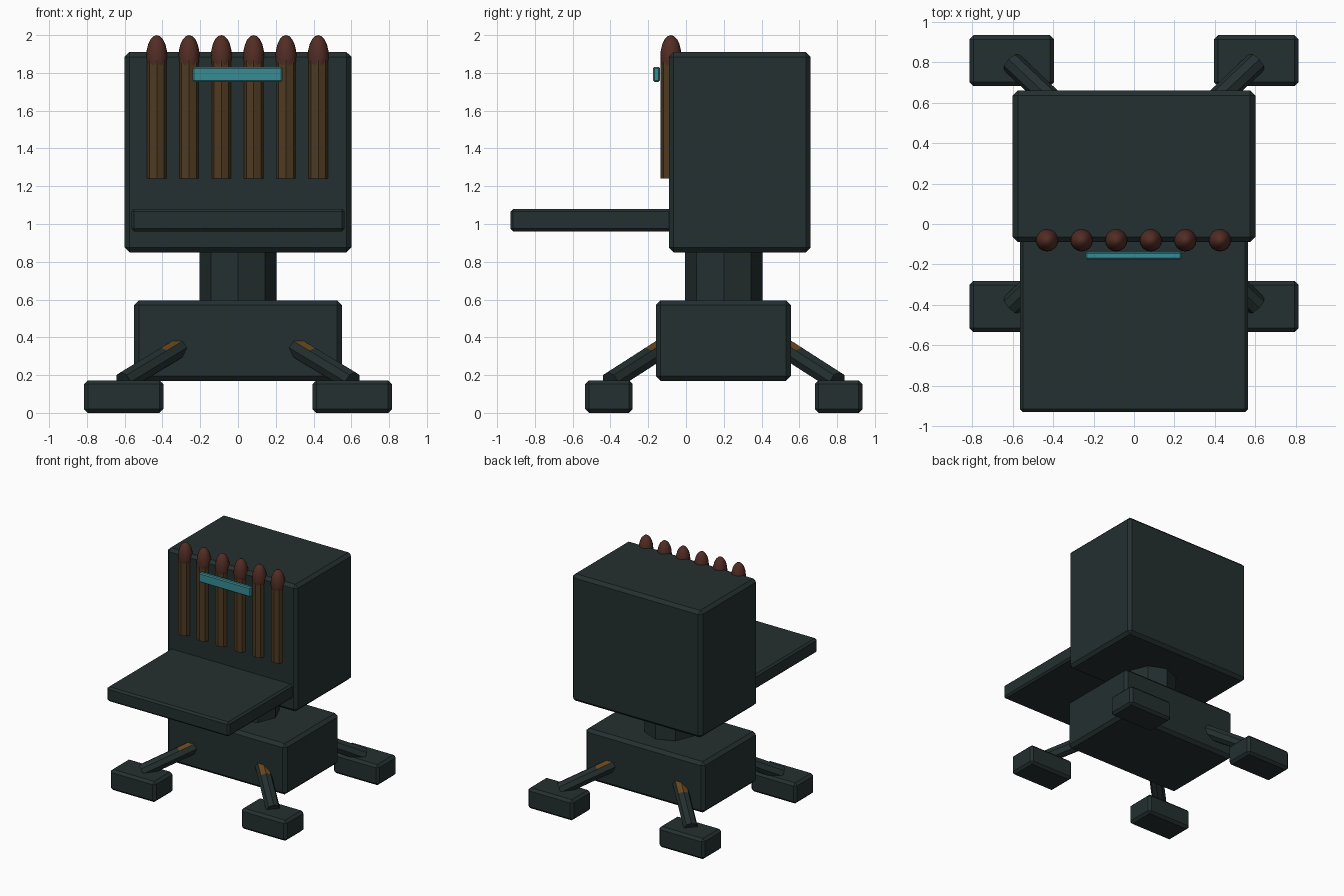
import bpy, bmesh, math
from mathutils import Vector

if "Cube" in bpy.data.objects:
    bpy.data.objects.remove(bpy.data.objects["Cube"])


def material(name, color):
    m = bpy.data.materials.new(name)
    m.diffuse_color = (*color, 1)
    m.use_nodes = True
    m.node_tree.nodes["Principled BSDF"].inputs["Base Color"].default_value = m.diffuse_color
    return m


DARK = material("dark_slate", (0.018, 0.029, 0.029))
WOOD = material("brown_wood", (0.075, 0.042, 0.015))
TIP = material("red_brown", (0.085, 0.026, 0.018))
CYAN = material("cyan", (0.04, 0.26, 0.30))
RUST = material("rust", (0.13, 0.06, 0.012))


def finish(name, bm, *mats):
    bmesh.ops.recalc_face_normals(bm, faces=bm.faces)
    me = bpy.data.meshes.new(name)
    bm.to_mesh(me)
    bm.free()
    for m in mats:
        me.materials.append(m)
    ob = bpy.data.objects.new(name, me)
    bpy.context.collection.objects.link(ob)
    return ob


def box(name, lo, hi, mat, bevel):
    """Chamfered box between two corners."""
    lo, hi = Vector(lo), Vector(hi)
    bm = bmesh.new()
    bmesh.ops.create_cube(bm, size=1)
    for v in bm.verts:
        v.co = (lo + hi) / 2 + v.co * (hi - lo)
    bmesh.ops.bevel(bm, geom=bm.edges[:], offset=bevel, segments=1, affect='EDGES')
    return finish(name, bm, mat)


def rod(a, b, radius, sides=8):
    """Prism from point a to point b, returned as a bmesh."""
    a, b = Vector(a), Vector(b)
    bm = bmesh.new()
    bmesh.ops.create_cone(bm, cap_ends=True, segments=sides, radius1=radius,
                          radius2=radius, depth=(b - a).length)
    rot = (b - a).to_track_quat('Z', 'Y')
    for v in bm.verts:
        v.co = rot @ v.co + (a + b) / 2
    return bm


# Main blocks
box("head_block", (-0.6, -0.09, 0.85), (0.6, 0.66, 1.91), DARK, 0.025)
box("front_shelf", (-0.565, -0.93, 0.96), (0.565, -0.07, 1.08), DARK, 0.015)
box("base_block", (-0.55, -0.16, 0.17), (0.55, 0.555, 0.595), DARK, 0.025)
neck = bmesh.new()
bmesh.ops.create_cone(neck, cap_ends=True, segments=8, radius1=0.204, radius2=0.204, depth=0.36)
bmesh.ops.translate(neck, verts=neck.verts, vec=(0, 0.2, 0.72))
finish("neck", neck, DARK)

# Four splayed legs with worn rust patches, and their feet
for sx in (-1, 1):
    for sy in (-1, 1):
        label = ("back" if sy > 0 else "front") + ("_right" if sx > 0 else "_left")
        a = Vector((sx * 0.30, 0.2 + sy * 0.312, 0.35))
        b = Vector((sx * 0.605, 0.2 + sy * 0.60, 0.165))
        bm = rod(a, b, 0.055)
        cut = a.lerp(b, 0.3)
        bmesh.ops.bisect_plane(bm, geom=bm.verts[:] + bm.edges[:] + bm.faces[:],
                               plane_co=cut, plane_no=b - a)
        bm.normal_update()
        top = max(f.normal.z for f in bm.faces)
        for f in bm.faces:
            near = (f.calc_center_median() - cut).dot(b - a) < 0
            if near and f.normal.z > top - 0.02:
                f.material_index = 1
        finish("leg_" + label, bm, DARK, RUST)
        fx, fy = sx * 0.605, 0.2 + sy * 0.608
        box("foot_" + label, (fx - 0.21, fy - 0.126, 0), (fx + 0.21, fy + 0.126, 0.172), DARK, 0.02)

# Row of wooden sticks with rounded tips
for i in range(6):
    x = -0.43 + i * 0.171
    bm = bmesh.new()
    bmesh.ops.create_cone(bm, cap_ends=True, segments=8, radius1=0.055, radius2=0.055, depth=0.66)
    bmesh.ops.translate(bm, verts=bm.verts, vec=(x, -0.08, 1.57))
    finish(f"stick_{i + 1}", bm, WOOD)
    bm = bmesh.new()
    bmesh.ops.create_uvsphere(bm, u_segments=16, v_segments=10, radius=1)
    for v in bm.verts:
        v.co = Vector((x + v.co.x * 0.056, -0.08 + v.co.y * 0.056, 1.885 + v.co.z * 0.115))
    for f in bm.faces:
        f.smooth = True
    finish(f"stick_tip_{i + 1}", bm, TIP)

# Bright bar floating in front of the sticks
box("light_bar", (-0.24, -0.175, 1.752), (0.235, -0.138, 1.832), CYAN, 0.008)
